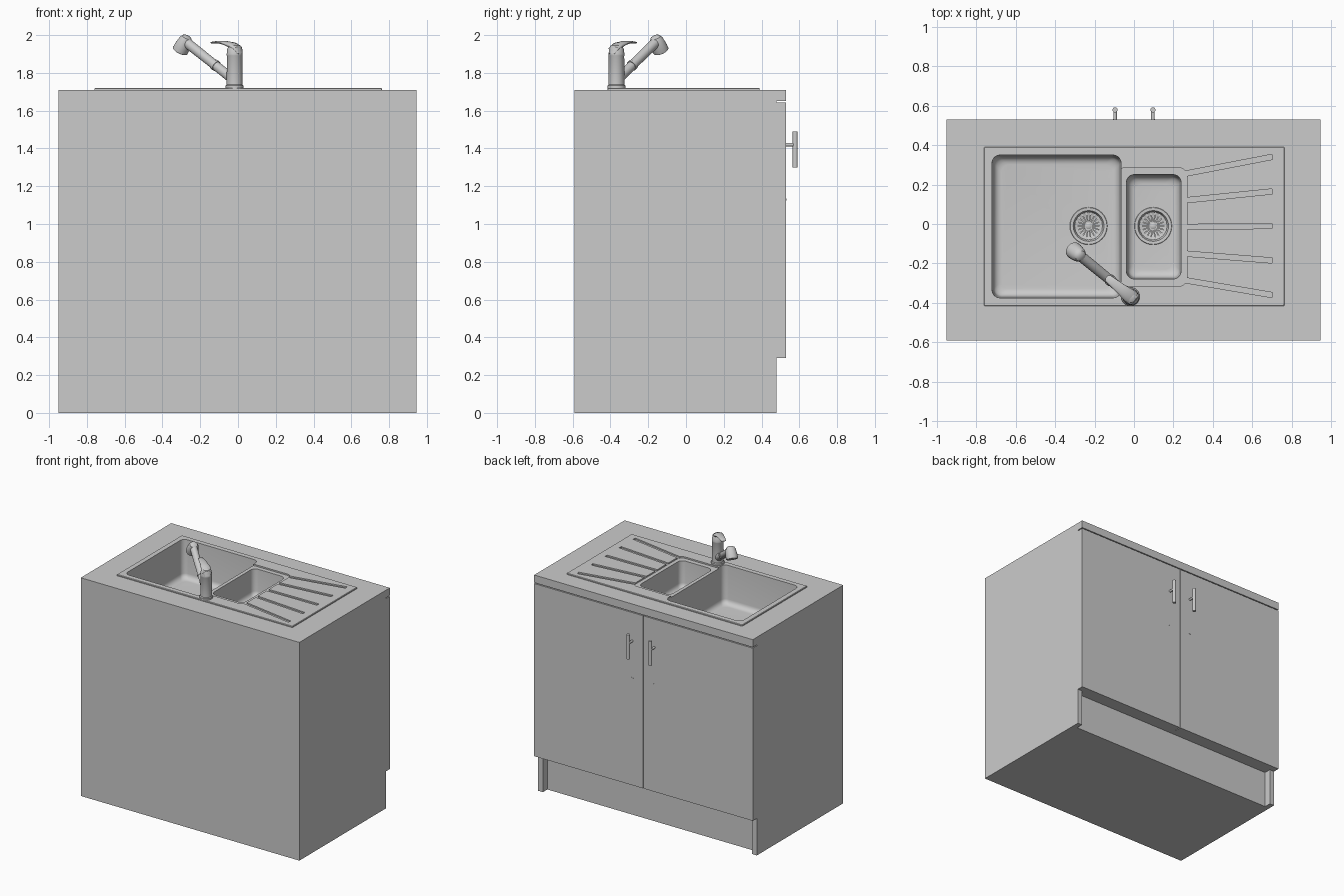
import bpy, bmesh, math
from mathutils import Vector as V

if "Cube" in bpy.data.objects:
    bpy.data.objects.remove(bpy.data.objects["Cube"])


def loft(name, rings, smooth=True, angle=35):
    """Skin equal-length rings of points and cap both ends."""
    bm = bmesh.new()
    rows = [[bm.verts.new(p) for p in r] for r in rings]
    n = len(rows[0])
    for a, b in zip(rows, rows[1:]):
        for i in range(n):
            j = (i + 1) % n
            bm.faces.new((a[i], a[j], b[j], b[i]))
    bm.faces.new(rows[0])
    bm.faces.new(rows[-1])
    bmesh.ops.recalc_face_normals(bm, faces=bm.faces)
    me = bpy.data.meshes.new(name)
    bm.to_mesh(me)
    bm.free()
    ob = bpy.data.objects.new(name, me)
    bpy.context.collection.objects.link(ob)
    if smooth:
        shade(ob, angle)
    return ob


def shade(ob, angle=35):
    ob.data.polygons.foreach_set("use_smooth", [True] * len(ob.data.polygons))
    ob.data.set_sharp_from_angle(angle=math.radians(angle))


def box(name, x0, x1, y0, y1, z0, z1):
    return loft(name, [[(x0, y0, z), (x1, y0, z), (x1, y1, z), (x0, y1, z)] for z in (z0, z1)], False)


def rrect(x0, x1, y0, y1, r, z, seg=6):
    pts = []
    for k, (cx, cy) in enumerate(((x1 - r, y1 - r), (x0 + r, y1 - r), (x0 + r, y0 + r), (x1 - r, y0 + r))):
        for i in range(seg + 1):
            a = math.pi / 2 * (k + i / seg)
            pts.append((cx + r * math.cos(a), cy + r * math.sin(a), z))
    return pts


def circle(c, u, v, n=32):
    return [c + u * math.cos(2 * math.pi * i / n) + v * math.sin(2 * math.pi * i / n) for i in range(n)]


def lathe(name, x, y, profile):
    return loft(name, [circle(V((x, y, z)), V((r, 0, 0)), V((0, r, 0))) for r, z in profile])


def sweep(name, pts, radii, side):
    """Elliptical tube; side is horizontal and perpendicular to the whole path."""
    rings = []
    for i, (p, (a, b)) in enumerate(zip(pts, radii)):
        t = (pts[min(i + 1, len(pts) - 1)] - pts[max(i - 1, 0)]).normalized()
        rings.append(circle(p, side * a, t.cross(side) * b, 24))
    return loft(name, rings)


def boolean(ob, tool, op="DIFFERENCE"):
    m = ob.modifiers.new("bool", "BOOLEAN")
    m.operation, m.object, m.solver = op, tool, "EXACT"
    bpy.context.view_layer.objects.active = ob
    bpy.ops.object.modifier_apply(modifier=m.name)
    bpy.data.objects.remove(tool, do_unlink=True)


X0, X1, YF, YB = -0.95, 0.945, -0.59, 0.53
RIM, TOP = 1.72, 1.71

# cabinet carcass: sides, closed front panel, floor and recessed plinth
box("side_panel_left", X0, X0 + 0.04, YF, 0.48, 0, 1.65)
box("side_panel_right", X1 - 0.04, X1, YF, 0.48, 0, 1.65)
box("front_panel", X0 + 0.04, X1 - 0.04, YF, YF + 0.03, 0.29, 1.65)
box("plinth_base", X0 + 0.04, X1 - 0.04, YF, 0.425, 0, 0.29)
box("cabinet_floor", X0 + 0.04, X1 - 0.04, YF, 0.48, 0.29, 0.32)

# doors, handles and screw caps
for s, tag, a, b in ((-1, "left", X0, -0.004), (1, "right", 0.002, X1)):
    box("door_" + tag, a, b, 0.48, YB, 0.29, 1.643)
    x = s * 0.096
    sweep("handle_bar_" + tag, [V((x, 0.578, 1.30)), V((x, 0.578, 1.49))], [(0.013, 0.013)] * 2, V((1, 0, 0)))
    sweep("handle_post_" + tag, [V((x, 0.525, 1.42)), V((x, 0.578, 1.42))], [(0.009, 0.009)] * 2, V((1, 0, 0)))
    sweep("screw_cap_" + tag, [V((x, 0.525, 1.13)), V((x, 0.532, 1.13))], [(0.011, 0.006)] * 2, V((1, 0, 0)))

# worktop with sink opening
worktop = box("worktop", X0, X1, YF, YB, 1.65, TOP)
boolean(worktop, box("cut", -0.74, 0.74, -0.395, 0.37, 1.6, 1.8))

# sink plate
sink = loft("sink", [rrect(-0.74, 0.74, -0.395, 0.37, 0.005, 1.69), rrect(-0.74, 0.74, -0.395, 0.37, 0.005, TOP),
                     rrect(-0.76, 0.762, -0.415, 0.39, 0.005, TOP), rrect(-0.76, 0.762, -0.415, 0.39, 0.005, RIM - 0.003),
                     rrect(-0.757, 0.759, -0.412, 0.387, 0.005, RIM)])


def bowl(x0, x1, y0, y1, top, bottom, grow, r=0.04, f=0.04):
    """Rounded tub with filleted floor, enlarged by grow for the outer shell."""
    rings = [(top, -grow)]
    for i in range(6):
        a = math.pi / 2 * i / 5
        rings.append((bottom + f * (1 - math.sin(a)), 0.008 - grow + f * (1 - math.cos(a))))
    return loft("tub", [rrect(x0 + d, x1 - d, y0 + d, y1 - d, r, z) for z, d in rings])


# bowls: add shells, then hollow them
big, small = (-0.72, -0.065, -0.375, 0.35), (-0.04, 0.24, -0.28, 0.252)
BOWLS = ((big, 1.42, -0.23), (small, 1.50, 0.097))
for dims, floor, _ in BOWLS:
    boolean(sink, bowl(*dims, 1.70, floor - 0.01, 0.01), "UNION")
boolean(sink, loft("cut", [rrect(-0.085, 0.268, -0.315, 0.285, 0.04, z) for z in (1.709, 1.75)]))
for dims, floor, dx in BOWLS:
    boolean(sink, bowl(*dims, 1.75, floor, 0))
    boolean(sink, lathe("cut", dx, -0.01, [(0.078, floor - 0.05), (0.078, floor + 0.03)]))

# fanned draining grooves
for i in range(-2, 3):
    a, b = V((0.26, -0.015 + 0.135 * i, 0)), V((0.70, -0.01 + 0.175 * i, 0))
    n = V((-(b - a).y, (b - a).x, 0)).normalized() * 0.013
    boolean(sink, loft("cut", [[p + V((0, 0, z)) for p in (a - n, b - n, b + n, a + n)] for z in (1.710, 1.74)]))
shade(sink, 30)

# drain strainers
for k, (dims, f, dx) in enumerate(BOWLS):
    lathe(f"drain_{k}", dx, -0.01, [(0.05, f - 0.06), (0.077, f - 0.04), (0.077, f), (0.095, f), (0.093, f + 0.004),
                                    (0.078, f + 0.003), (0.07, f - 0.015), (0.05, f - 0.022), (0.002, f - 0.024)])
    lathe(f"drain_hub_{k}", dx, -0.01, [(0.016, f - 0.024), (0.016, f - 0.01), (0.01, f - 0.006)])
    for i in range(18):
        a = 2 * math.pi * i / 18
        spoke = box(f"drain_spoke_{k}_{i}", 0.012, 0.071, -0.0035, 0.0035, -0.024, -0.012)
        spoke.location, spoke.rotation_euler = (dx, -0.01, f), (0, 0, a)

# tap: body, spout, head and lever, all in one vertical plane
base = V((-0.018, -0.368, 0))
d = V((-0.28, 0.228, 0)).normalized()
side = V((-d.y, d.x, 0))


def P(s, z):
    return base + d * s + V((0, 0, z))


lathe("tap_body", base.x, base.y, [(0.047, RIM - 0.005), (0.047, 1.732), (0.042, 1.738), (0.041, 1.89),
                                   (0.042, 1.892), (0.042, 1.90), (0.039, 1.925), (0.03, 1.945), (0.012, 1.955)])
sweep("tap_spout", [P(0.0, 1.76), P(0.12, 1.833), P(0.34, 1.968)], [(0.027, 0.027), (0.025, 0.025), (0.027, 0.027)], side)
sweep("spout_collar", [P(0.125, 1.836), P(0.14, 1.845)], [(0.029, 0.029)] * 2, side)
sweep("tap_head", [P(0.322, 1.996), P(0.326, 1.989), P(0.335, 1.974), P(0.36, 1.935), P(0.372, 1.917), P(0.374, 1.914)],
      [(0.012, 0.012), (0.028, 0.026), (0.037, 0.034), (0.043, 0.042), (0.043, 0.042), (0.036, 0.035)], side)
sweep("tap_lever", [P(-0.037, 1.90), P(-0.022, 1.928), P(0.01, 1.945), P(0.06, 1.958), P(0.11, 1.963), P(0.15, 1.96), P(0.157, 1.959)],
      [(0.02, 0.008), (0.034, 0.016), (0.036, 0.017), (0.028, 0.011), (0.023, 0.007), (0.019, 0.005), (0.008, 0.002)], side)
